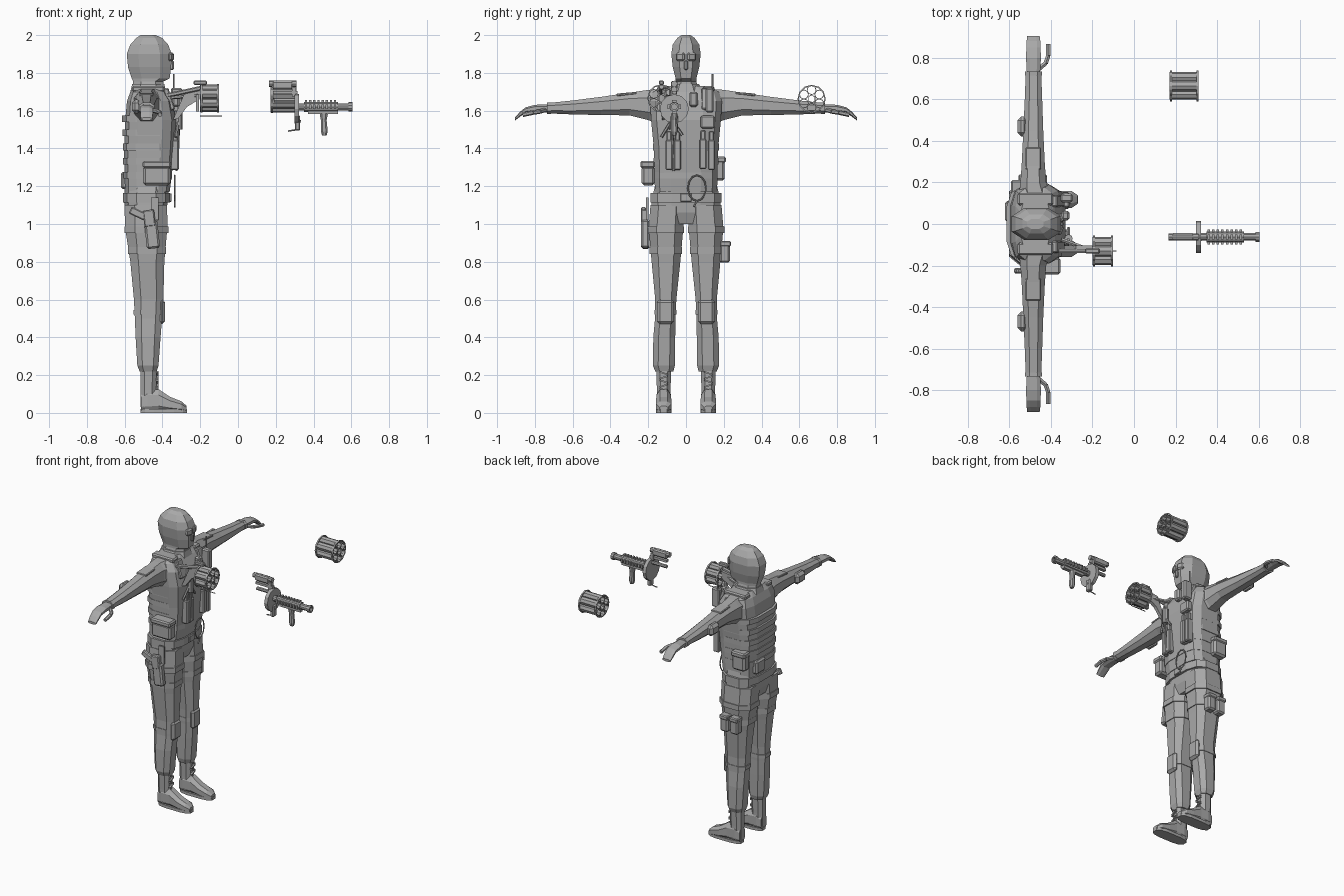
import bpy, bmesh, math
from mathutils import Vector, Matrix

if "Cube" in bpy.data.objects:
    bpy.data.objects.remove(bpy.data.objects["Cube"], do_unlink=True)

GREY = (0.4, 0.4, 0.4, 1)
grey = bpy.data.materials.new("plain grey")
grey.use_nodes = True
grey.diffuse_color = GREY
grey.node_tree.nodes["Principled BSDF"].inputs["Base Color"].default_value = GREY

SIDES = (("left", 1), ("right", -1))
CX = -0.475  # the figure's vertical axis


def finish(name, bm, bevel=0.0):
    bmesh.ops.recalc_face_normals(bm, faces=bm.faces)
    mesh = bpy.data.meshes.new(name)
    bm.to_mesh(mesh)
    bm.free()
    mesh.materials.append(grey)
    obj = bpy.data.objects.new(name, mesh)
    bpy.context.scene.collection.objects.link(obj)
    if bevel:
        mod = obj.modifiers.new("bevel", "BEVEL")
        mod.width, mod.segments = bevel, 1
    return obj


def place(axis, t, a, b):
    """Point at distance t along an axis, with a and b as the other coordinates."""
    return {"x": (t, a, b), "y": (a, t, b), "z": (a, b, t)}[axis]


def loft(name, axis, rows, n=8, power=2.4):
    """Skin over rounded sections; a row is (position, centre a, centre b, radius a, radius b)."""
    bm = bmesh.new()
    angles = [math.tau * (i + 0.5) / n for i in range(n)]

    def curve(v):
        return math.copysign(abs(v) ** (2 / power), v)

    top = max(curve(math.cos(a)) for a in angles)
    rings = [[bm.verts.new(place(axis, t, ca + ra * curve(math.cos(a)) / top,
                                 cb + rb * curve(math.sin(a)) / top)) for a in angles]
             for t, ca, cb, ra, rb in rows]
    for low, high in zip(rings, rings[1:]):
        for i in range(n):
            j = (i + 1) % n
            bm.faces.new((low[i], low[j], high[j], high[i]))
    bm.faces.new(rings[0])
    bm.faces.new(rings[-1])
    return finish(name, bm)


def box(name, centre, size, bevel=0.0, tilt=0.0, axis="Y"):
    bm = bmesh.new()
    mat = (Matrix.Translation(centre) @ Matrix.Rotation(math.radians(tilt), 4, axis)
           @ Matrix.Diagonal((*size, 1)))
    bmesh.ops.create_cube(bm, size=1, matrix=mat)
    return finish(name, bm, bevel)


def rod(name, start, end, radius, n=8, hollow=0.0):
    """Straight round bar, or an open tube if a wall thickness is given."""
    start, end = Vector(start), Vector(end)
    way = end - start
    mat = Matrix.Translation((start + end) / 2) @ way.to_track_quat("Z", "Y").to_matrix().to_4x4()
    bm = bmesh.new()
    bmesh.ops.create_cone(bm, cap_ends=not hollow, segments=n, radius1=radius, radius2=radius,
                          depth=way.length, matrix=mat)
    obj = finish(name, bm)
    if hollow:
        mod = obj.modifiers.new("wall", "SOLIDIFY")
        mod.thickness = hollow
    return obj


def chain(name, points, radius, n=6):
    for a, b in zip(points, points[1:]):
        rod(name, a, b, radius, n)


def plate(name, outline, y, thick):
    """Flat side profile in x and z, given thickness across y."""
    bm = bmesh.new()
    face = bm.faces.new([bm.verts.new((x, y - thick / 2, z)) for x, z in outline])
    out = bmesh.ops.extrude_face_region(bm, geom=[face])
    moved = [v for v in out["geom"] if isinstance(v, bmesh.types.BMVert)]
    bmesh.ops.translate(bm, verts=moved, vec=(0, thick, 0))
    return finish(name, bm)


# Head, neck and goggles
loft("head", "z", [(1.66, CX, 0, .085, .08), (1.755, CX, 0, .08, .055), (1.77, -.462, 0, .1, .055),
                   (1.83, -.468, 0, .114, .07), (1.9, -.47, 0, .119, .078), (1.95, -.47, 0, .1, .07),
                   (1.985, -.47, 0, .068, .046), (2, CX, 0, .04, .024)])
loft("collar", "z", [(1.68, CX, 0, .1, .1), (1.74, CX, 0, .085, .07)])
box("nose", (-.35, 0, 1.84), (.02, .022, .05), .006)
for side, s in SIDES:
    box(side + "_goggle_lens", (-.355, s * .03, 1.885), (.022, .05, .045), .009, s * 22, "Z")

# Torso with armoured vest
loft("torso_vest", "z", [(1.17, -.48, 0, .118, .165), (1.25, -.476, 0, .125, .166),
                         (1.4, -.47, 0, .133, .17), (1.55, -.463, 0, .134, .185),
                         (1.65, -.468, 0, .12, .19), (1.7, CX, 0, .095, .175),
                         (1.73, CX, 0, .07, .12)], 12, 3.6)
for k in range(5):
    loft("vest_band", "z", [(z, -.478, 0, .129 + k * .0015, .168 + k * .003)
                            for z in (1.24 + k * .075, 1.275 + k * .075)], 12, 3.6)
for side, s in SIDES:
    box(side + "_shoulder_strap", (CX, s * .12, 1.715), (.17, .06, .03), .008)
    box(side + "_strap_front", (-.365, s * .11, 1.66), (.03, .055, .12), .006, -18)

# Hips and belt
loft("hips", "z", [(1.0, -.49, 0, .09, .1), (1.06, -.488, 0, .11, .186),
                   (1.12, -.488, 0, .115, .183), (1.2, -.482, 0, .117, .165)], 12, 3)
loft("belt", "z", [(z, -.485, 0, .125, .187) for z in (1.115, 1.165)], 12, 3)
box("belt_buckle", (-.358, 0, 1.14), (.014, .06, .045), .004)

for side, s in SIDES:
    # Arms and gloved hands
    loft(side + "_arm", "y", [(s * y, x, z, rx, rz) for y, x, z, rx, rz in (
        (.13, CX, 1.62, .08, .095), (.2, -.485, 1.63, .062, .08), (.3, -.485, 1.635, .055, .06),
        (.45, -.485, 1.625, .048, .048), (.6, -.484, 1.617, .042, .037),
        (.735, -.484, 1.613, .037, .027))])
    loft(side + "_glove", "y", [(s * y, -.484, z, rx, rz) for y, z, rx, rz in (
        (.73, 1.612, .032, .021), (.8, 1.612, .036, .019), (.85, 1.603, .034, .014),
        (.88, 1.58, .033, .013), (.905, 1.556, .03, .008))])
    chain(side + "_thumb", [(-.465, s * .74, 1.605), (-.425, s * .775, 1.595),
                            (-.413, s * .81, 1.59), (-.413, s * .865, 1.578)], .012)
    loft(side + "_glove_cuff", "y", [(s * y, -.484, 1.613, .041, .031) for y in (.715, .735)])
    box(side + "_elbow_pad", (-.537, s * .47, 1.622), (.05, .095, .075), .018)
    box(side + "_shoulder_patch", (-.485, s * .315, 1.688), (.075, .105, .014), .004, s * -5, "X")

    # Trouser legs and knee pads
    loft(side + "_leg", "z", [(z, x, s * y, rx, ry) for z, x, y, rx, ry in (
        (.22, -.476, .115, .045, .048), (.25, -.477, .117, .056, .058), (.4, -.476, .115, .066, .058),
        (.5, -.474, .11, .072, .054), (.6, -.473, .107, .078, .056), (.8, -.48, .106, .09, .076),
        (.98, -.486, .106, .112, .092), (1.1, -.488, .098, .113, .09))], 8, 2.7)
    box(side + "_knee_pad", (-.403, s * .108, .535), (.034, .09, .13), .015)
    loft(side + "_knee_strap", "z", [(z, -.474, s * .109, .079, .058) for z in (.52, .545)], 8, 2.7)

    # Boots
    loft(side + "_boot_shaft", "z", [(.03, CX, s * .118, .04, .036), (.12, CX, s * .118, .042, .036),
                                     (.24, -.473, s * .118, .043, .04)])
    loft(side + "_boot_foot", "x", [(x, s * .118, .005 + h, w, h) for x, w, h in (
        (-.513, .032, .05), (-.48, .039, .062), (-.42, .038, .06), (-.36, .041, .04),
        (-.3, .04, .028), (-.272, .022, .016))])
    loft(side + "_boot_sole", "z", [(z, -.392, s * .118, .123, .041) for z in (0, .02)], 12, 3.2)
    for k in range(6):
        box(side + "_boot_lace", (-.428, s * .118, .1 + k * .022), (.012, .044, .008), 0,
            20 * (-1) ** k, "X")

    # Thigh straps
    for z, x, y, rx, ry in ((.86, -.482, .106, .101, .086), (.97, -.485, .107, .117, .096)):
        loft(side + "_thigh_strap", "z", [(z + d, x, s * y, rx, ry) for d in (-.018, .018)], 8, 2.7)

# Holster and pistol on the right thigh
box("holster", (-.455, -.215, .945), (.07, .045, .15), .01, -6)
box("pistol_slide", (-.47, -.222, 1.03), (.06, .035, .09), .006, -6)
box("pistol_grip", (-.53, -.225, 1.055), (.09, .026, .04), .006, 25)
box("holster_strap", (-.44, -.205, 1.08), (.04, .012, .12))

# Hip and thigh pouches
box("right_hip_pouch", (-.43, -.2, 1.255), (.145, .07, .1), .012)
box("right_hip_pouch_flap", (-.43, -.203, 1.315), (.15, .078, .035), .008)
box("left_hip_pouch", (-.54, .175, 1.29), (.1, .06, .12), .012)
box("left_hip_pouch_flap", (-.54, .178, 1.34), (.106, .066, .035), .008)
for x in (-.525, -.45):
    box("left_thigh_pouch", (x, .205, .85), (.06, .055, .11), .01)
    box("left_thigh_pouch_flap", (x, .208, .895), (.064, .06, .03), .006)
box("back_belt_pouch", (-.6, .06, 1.23), (.04, .1, .09), .01)

# Chest magazines, radio and small gear
for y, z in ((-.09, 1.385), (-.045, 1.385), (.09, 1.39), (.135, 1.385)):
    box("magazine_pouch", (-.335, y, z - .02), (.044, .036, .16), .006)
    box("magazine", (-.333, y, z + .06), (.028, .026, .09), .004)
box("radio", (-.325, .125, 1.655), (.06, .042, .13), .008)
rod("radio_antenna", (-.34, .14, 1.7), (-.34, .14, 1.795), .005, 6)
box("chest_light", (-.33, .04, 1.66), (.04, .045, .08), .01)
box("chest_pouch", (-.33, .115, 1.54), (.04, .075, .07), .008)
rod("chest_canister", (-.315, -.07, 1.5), (-.315, -.07, 1.6), .02)

# Sling straps and hanging cord
chain("sling", [(-.33, -.13, 1.46), (-.315, -.075, 1.55), (-.315, -.02, 1.47)], .008)
chain("hanging_sling", [(-.315, -.075, 1.63), (-.315, -.07, 1.42), (-.325, -.065, 1.28)], .006)
loop = [(-.335, .058 + .048 * math.sin(a), 1.19 - .068 * math.cos(a))
        for a in [math.tau * k / 12 for k in range(13)]]
chain("cord_loop", loop, .004)
chain("cord_tail", [loop[0], (-.335, .04, 1.09)], .005)


def drum(name, x0, x1, y, z):
    """Revolver drum: six open chambers round a centre one, with a rim at each end."""
    rod(name + "_core", (x0, y, z), (x1, y, z), .023, 6, .004)
    for k in range(6):
        a = math.tau * (k + .5) / 6
        cy, cz = y + .047 * math.cos(a), z + .047 * math.sin(a)
        rod(name + "_chamber", (x0, cy, cz), (x1, cy, cz), .026, 8, .004)
    for x in (x0 + .012, x1):
        rod(name + "_rim", (x - .01, y, z), (x, y, z), .075, 12, .007)


# Launcher stock and drum at the right shoulder
drum("shoulder_drum", -.2, -.1, -.13, 1.665)
plate("launcher_stock", [(-.345, 1.55), (-.315, 1.56), (-.27, 1.62), (-.205, 1.66), (-.2, 1.71),
                         (-.28, 1.7)], -.115, .022)
chain("launcher_tube", [(-.44, -.13, 1.67), (-.33, -.13, 1.69), (-.17, -.13, 1.725)], .012)
box("launcher_sight", (-.2, -.13, 1.748), (.07, .025, .024), .005)
box("launcher_grip", (-.215, -.13, 1.64), (.015, .02, .09))
rod("launcher_rail", (-.2, -.13, 1.572), (-.085, -.13, 1.572), .003, 6)
rod("stock_brace", (-.35, -.075, 1.67), (-.21, -.125, 1.68), .01, 6)

# Spare drum in the air
drum("spare_drum", .172, .31, .665, 1.662)

# Separate launcher front: hinge plate, barrel, grip and sight
GY = -.062
rod("hinge_plate", (.298, GY, 1.61), (.322, GY, 1.61), .077, 12)
box("hinge_lower", (.315, GY, 1.535), (.028, .04, .08), .006)
rod("launcher_barrel", (.32, GY, 1.62), (.605, GY, 1.62), .019, 10, .004)
rod("barrel_muzzle", (.585, GY, 1.62), (.605, GY, 1.62), .025, 10, .006)
rod("barrel_shroud", (.35, GY, 1.62), (.53, GY, 1.62), .027, 8)
for k in range(8):
    x = .36 + k * .022
    box("top_rail_tooth", (x, GY, 1.65), (.012, .024, .012))
    for s in (1, -1):
        box("side_rail_tooth", (x, GY + s * .03, 1.62), (.012, .012, .024))
box("under_rail", (.45, GY, 1.59), (.16, .026, .016))
loft("fore_grip", "z", [(1.468, .457, GY, .012, .012), (1.49, .457, GY, .018, .017),
                        (1.55, .454, GY, .015, .015), (1.585, .454, GY, .022, .018)])
chain("trigger_guard", [(.33, GY, 1.55), (.315, GY, 1.5), (.265, GY, 1.492)], .004)
rod("drum_spindle", (.19, GY, 1.655), (.3, GY, 1.655), .012, 8)
box("top_frame", (.25, GY, 1.695), (.13, .022, .016))
box("sight_body", (.235, GY, 1.735), (.11, .036, .045), .008)
rod("sight_lens", (.165, GY, 1.742), (.31, GY, 1.742), .017, 8)
box("sight_mount", (.295, GY, 1.7), (.02, .03, .05))
